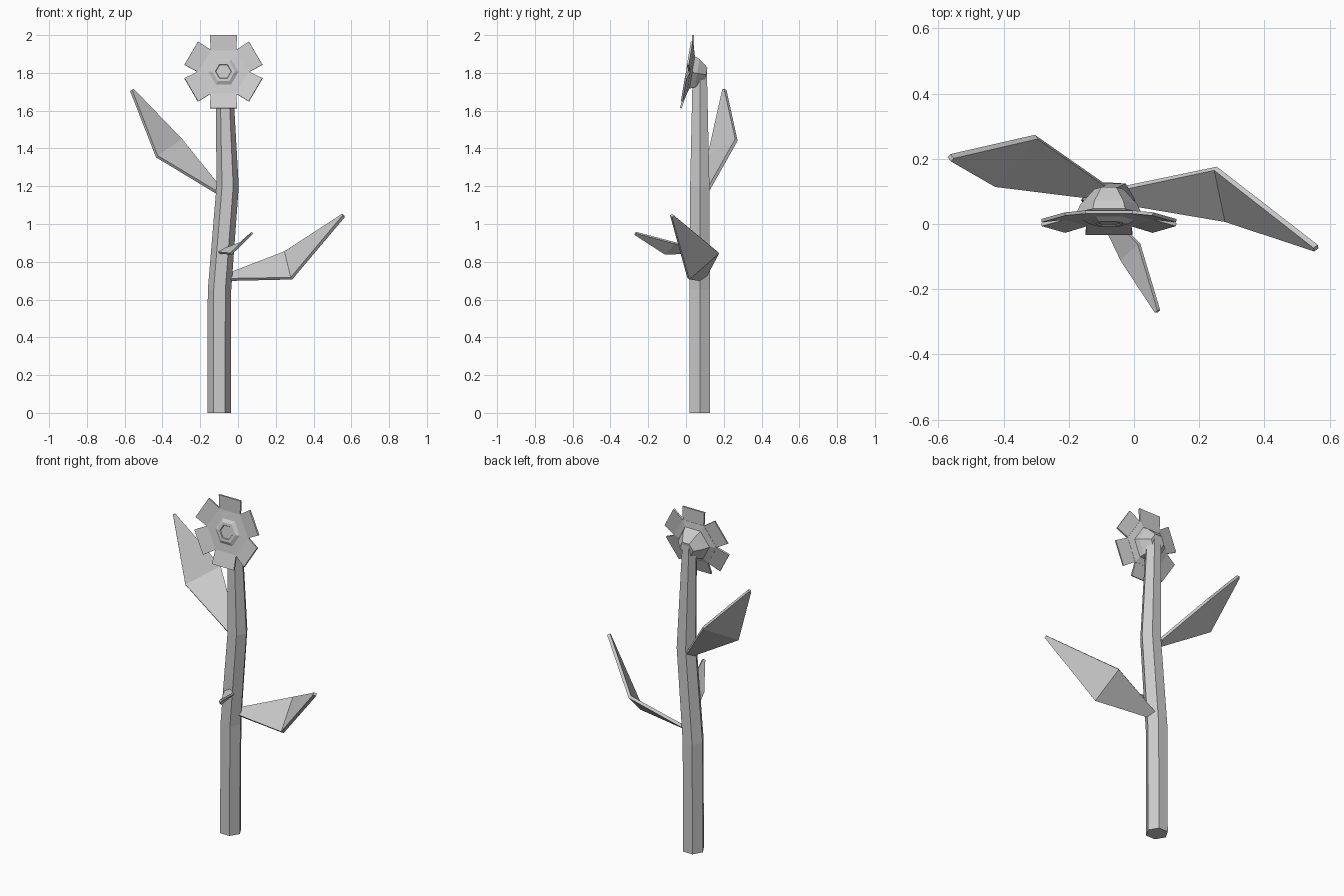
import bpy, bmesh, math
from mathutils import Vector, Matrix

if "Cube" in bpy.data.objects:
    bpy.data.objects.remove(bpy.data.objects["Cube"])


def make(name, verts, faces, thick=0):
    me = bpy.data.meshes.new(name)
    me.from_pydata([tuple(v) for v in verts], [], faces)
    bm = bmesh.new()
    bm.from_mesh(me)
    bmesh.ops.recalc_face_normals(bm, faces=bm.faces)
    bm.to_mesh(me)
    bm.free()
    ob = bpy.data.objects.new(name, me)
    bpy.context.collection.objects.link(ob)
    if thick:
        m = ob.modifiers.new("thickness", 'SOLIDIFY')
        m.thickness = thick
        m.offset = 0
    return ob


def loft(name, rings):
    # Skin equal-sided rings and cap both ends
    n = len(rings[0])
    verts = [v for r in rings for v in r]
    faces = [(i * n + j, i * n + (j + 1) % n, (i + 1) * n + (j + 1) % n, (i + 1) * n + j)
             for i in range(len(rings) - 1) for j in range(n)]
    faces += [tuple(range(n)), tuple(range(len(verts) - n, len(verts)))]
    return make(name, verts, faces)


def hexagon(r, z):
    return [Vector((r * math.cos(k * math.pi / 3), r * math.sin(k * math.pi / 3), z))
            for k in range(6)]


# Bent six-sided stem
path = [(-0.10, 0, 0.062), (-0.098, 0.65, 0.062), (-0.055, 1.2, 0.059), (-0.075, 1.83, 0.043)]
loft("stem", [[v + Vector((x, 0.073, 0)) for v in hexagon(r, z)] for x, z, r in path])

# Flower head frame: local z faces forward and slightly up
head = (Matrix.Translation((-0.077, 0.018, 1.805))
        @ Matrix.Rotation(math.radians(90 - 9.5), 4, 'X'))

# Disc with raised hexagonal button in front and stepped cup behind
profile = [(0.04, 0.014), (0.043, 0.018), (0.06, 0.018), (0.08, 0.006), (0.14, 0.005),
           (0.14, -0.005), (0.10, -0.015), (0.088, -0.042), (0.045, -0.09)]
loft("flower_head", [[head @ v for v in hexagon(r, d)] for r, d in profile])

# Six square petals bent a little forward
for k in range(6):
    rot = head @ Matrix.Rotation(k * math.pi / 3 + math.pi / 6, 4, 'Z')
    pts = [(0.115, -0.068, 0), (0.197, -0.072, 0.014), (0.197, 0.072, 0.014), (0.115, 0.068, 0)]
    make(f"petal_{k + 1}", [rot @ Vector(p) for p in pts], [(0, 1, 2, 3)], 0.01)


# Leaves: base pair, wide fold pair, narrow tip pair
def leaf(name, base_a, base_b, mid_a, mid_b, tip, thick):
    tip = Vector(tip)
    d = (Vector(mid_b) - Vector(mid_a)).normalized() * 0.007
    make(name, [base_a, base_b, mid_b, mid_a, tip + d, tip - d],
         [(0, 1, 2, 3), (3, 2, 4, 5)], thick)


leaf("right_leaf", (-0.06, 0.105, 0.73), (-0.06, 0.07, 0.705),
     (0.25, 0.17, 0.85), (0.283, 0.012, 0.712), (0.558, -0.074, 1.045), 0.018)
leaf("left_leaf", (-0.09, 0.12, 1.185), (-0.11, 0.08, 1.165),
     (-0.30, 0.267, 1.445), (-0.43, 0.12, 1.358), (-0.562, 0.203, 1.71), 0.018)
leaf("small_leaf", (-0.075, 0.03, 0.865), (-0.105, 0.03, 0.848),
     (0.015, -0.06, 0.90), (-0.037, -0.112, 0.842), (0.072, -0.268, 0.95), 0.012)
